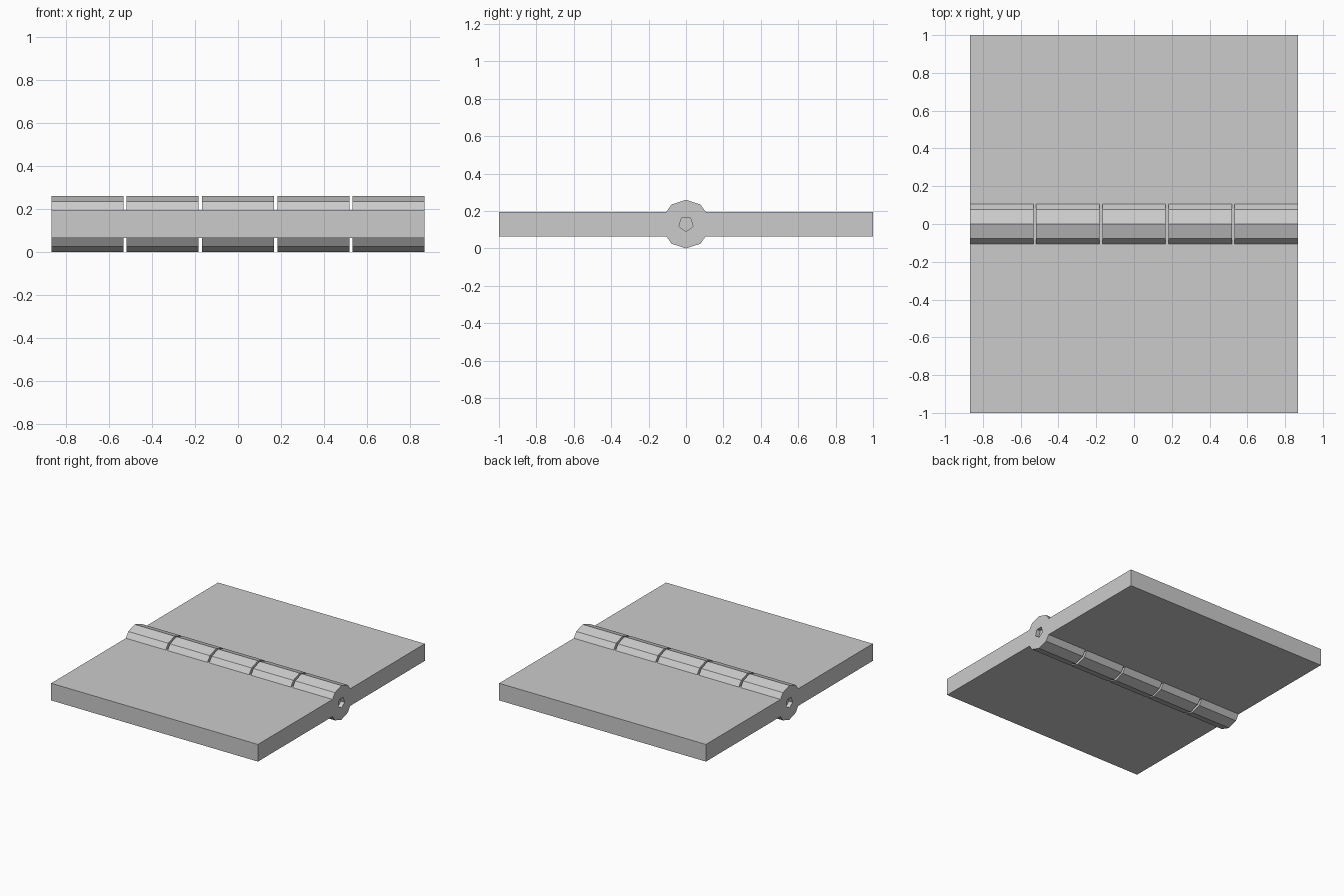
import bpy
import bmesh
import math
from mathutils import Matrix

cube = bpy.data.objects.get("Cube")
if cube:
    bpy.data.objects.remove(cube, do_unlink=True)

KNUCKLES = 5
PITCH, GAP = 0.35, 0.015
WIDTH = KNUCKLES * PITCH - GAP
AXIS_Z = 0.13
RECESS = 0.03

steel = bpy.data.materials.new("plain_grey")
steel.use_nodes = True
grey = (0.6, 0.6, 0.6, 1)
steel.diffuse_color = grey
steel.node_tree.nodes["Principled BSDF"].inputs["Base Color"].default_value = grey


def add_object(name, bm):
    mesh = bpy.data.meshes.new(name)
    bm.to_mesh(mesh)
    bm.free()
    mesh.materials.append(steel)
    obj = bpy.data.objects.new(name, mesh)
    bpy.context.scene.collection.objects.link(obj)
    return obj


def block(name, size):
    bm = bmesh.new()
    bmesh.ops.create_cube(bm, size=1, matrix=Matrix.Translation((0, 0, AXIS_Z)) @ Matrix.Diagonal((*size, 1)))
    return add_object(name, bm)


def prism(name, sides, radius, length, x):
    """Regular prism along x with one corner pointing straight down."""
    bm = bmesh.new()
    ring = []
    for i in range(sides):
        a = -math.pi / 2 + i * math.tau / sides
        ring.append(bm.verts.new((x - length / 2, radius * math.cos(a), AXIS_Z + radius * math.sin(a))))
    face = bm.faces.new(ring)
    ext = bmesh.ops.extrude_face_region(bm, geom=[face])["geom"]
    bmesh.ops.translate(bm, vec=(length, 0, 0), verts=[v for v in ext if isinstance(v, bmesh.types.BMVert)])
    bmesh.ops.recalc_face_normals(bm, faces=bm.faces)
    return add_object(name, bm)


def combine(target, tool, operation):
    mod = target.modifiers.new(operation.title(), "BOOLEAN")
    mod.operation = operation
    mod.solver = "EXACT"
    mod.object = tool
    bpy.context.view_layer.objects.active = target
    bpy.ops.object.modifier_apply(modifier=mod.name)
    bpy.data.objects.remove(tool, do_unlink=True)


# Flat leaves, one on each side of the barrel
hinge = block("hinge_leaves_and_barrel", (WIDTH, 2, 0.13))

# Row of ten-sided knuckles along the middle
for i in range(KNUCKLES):
    x = (i - (KNUCKLES - 1) / 2) * PITCH
    combine(hinge, prism("knuckle", 10, 0.13, PITCH - GAP, x), "UNION")

# Five-sided pin sockets in both ends
for side in (-1, 1):
    combine(hinge, prism("pin_socket", 5, 0.04, 2 * RECESS, side * WIDTH / 2), "DIFFERENCE")
